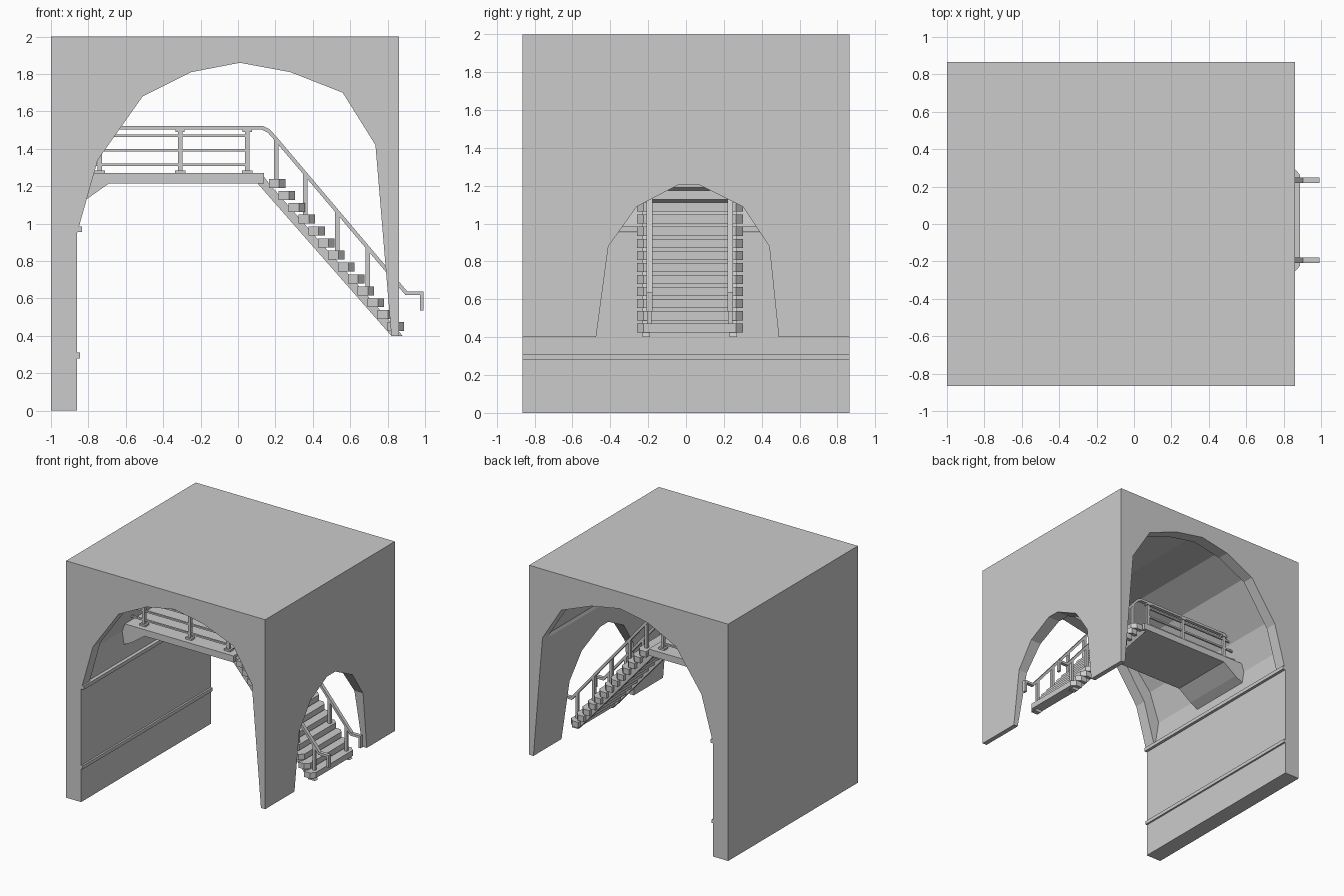
import bpy, bmesh
from mathutils import Vector

if "Cube" in bpy.data.objects:
    bpy.data.objects.remove(bpy.data.objects["Cube"])

YC = 0.02  # centre line of the stairs


def prism(name, pts, a, b, axis='y'):
    """Extrude a closed profile: 'y' takes (x,z), 'x' takes (y,z), 'z' takes (x,y)."""
    place = {'y': lambda p, t: (p[0], t, p[1]),
             'x': lambda p, t: (t, p[0], p[1]),
             'z': lambda p, t: (p[0], p[1], t)}[axis]
    bm = bmesh.new()
    lo = [bm.verts.new(place(p, a)) for p in pts]
    hi = [bm.verts.new(place(p, b)) for p in pts]
    n = len(pts)
    bm.faces.new(lo)
    bm.faces.new(hi[::-1])
    for i in range(n):
        j = (i + 1) % n
        bm.faces.new((lo[j], lo[i], hi[i], hi[j]))
    bmesh.ops.recalc_face_normals(bm, faces=bm.faces)
    me = bpy.data.meshes.new(name)
    bm.to_mesh(me)
    bm.free()
    ob = bpy.data.objects.new(name, me)
    bpy.context.collection.objects.link(ob)
    return ob


def box(name, x0, x1, y0, y1, z0, z1):
    return prism(name, [(x0, z0), (x1, z0), (x1, z1), (x0, z1)], y0, y1)


def ribbon(name, path, half, y, width):
    """Flat bar that follows an (x,z) path with mitred corners."""
    p = [Vector(q) for q in path]
    left, right = [], []
    for i, q in enumerate(p):
        d0 = (q - p[i - 1]).normalized() if i else (p[1] - q).normalized()
        d1 = (p[i + 1] - q).normalized() if i < len(p) - 1 else d0
        n0 = Vector((-d0.y, d0.x))
        n = (n0 + Vector((-d1.y, d1.x))).normalized()
        off = n * (half / n.dot(n0))
        left.append(q + off)
        right.append(q - off)
    return prism(name, left + right[::-1], y - width / 2, y + width / 2)


def cut(ob, cutter):
    m = ob.modifiers.new("cut", 'BOOLEAN')
    m.operation = 'DIFFERENCE'
    m.solver = 'EXACT'
    m.object = cutter
    cutter.hide_render = True
    cutter.hide_viewport = True
    cutter.display_type = 'WIRE'


# Masonry block with the main arch, the wider inner vault and the side arch
block = box("tunnel_block", -1, 0.86, -0.865, 0.865, 0, 2)
arch = [(-0.86, -0.1), (-0.86, 0.95), (-0.75, 1.34), (-0.51, 1.68), (-0.25, 1.81),
        (0.01, 1.86), (0.28, 1.81), (0.56, 1.70), (0.735, 1.42), (0.82, 0.4),
        (1.2, 0.4), (1.2, -0.1)]
vault = [(-0.86, 0.96), (-0.90, 1.2), (-0.81, 1.45), (-0.55, 1.75), (-0.27, 1.88),
         (0.01, 1.92), (0.3, 1.88), (0.6, 1.75), (0.745, 1.42), (0.6, 0.96)]
side = [(-0.475, 0.2), (-0.475, 0.4), (-0.41, 0.88), (-0.26, 1.09), (-0.04, 1.205),
        (0.07, 1.205), (0.30, 1.09), (0.44, 0.88), (0.49, 0.4), (0.49, 0.2)]
cut(block, prism("main_arch_cutter", arch, -1.2, 1.2))
cut(block, prism("vault_cutter", vault, -0.765, 0.765))
cut(block, prism("side_arch_cutter", side, 0.3, 1.2, 'x'))

# Mouldings along the left wall
box("upper_moulding", -0.87, -0.835, -0.865, 0.865, 0.955, 0.985)
box("lower_moulding", -0.87, -0.845, -0.865, 0.865, 0.28, 0.31)

# Landing with its sloped support on the wall
prism("landing", [(-0.93, 1.27), (0.14, 1.27), (0.14, 1.215), (-0.69, 1.215),
                  (-0.81, 1.13), (-0.93, 1.07)], YC - 0.28, YC + 0.28)

# Stair treads with chamfered front corners
for i in range(13):
    x, z = 0.165 + 0.0528 * i, 1.215 - 0.0638 * i
    w = 0.28
    plan = [(x, YC - w), (x + 0.055, YC - w), (x + 0.088, YC - w + 0.035),
            (x + 0.088, YC + w - 0.035), (x + 0.055, YC + w), (x, YC + w)]
    prism("stair_tread", plan, z - 0.024, z + 0.024, 'z')


def slope_z(x):
    return 1.49 - (x - 0.17) * 1.178


# Stringers, handrails and posts on both sides
for s in (-1, 1):
    ys = YC + s * 0.23
    prism("stringer", [(0.10, 1.22), (0.14, 1.25), (0.17, 1.21), (0.88, 0.4), (0.82, 0.4)],
          ys - 0.02, ys + 0.02)
    y = YC + s * 0.213
    ribbon("handrail", [(-0.88, 1.512), (0.13, 1.512), (0.165, 1.495), (0.205, 1.45),
                        (0.90, 0.628), (0.982, 0.628), (0.982, 0.535)], 0.01, y, 0.03)
    for z in (1.47, 1.392, 1.315):
        box("landing_bar", -0.88, 0.05, y - 0.008, y + 0.008, z - 0.007, z + 0.007)
    for x in (-0.74, -0.31, 0.05):
        box("landing_post", x - 0.012, x + 0.012, y - 0.012, y + 0.012, 1.27, 1.505)
        box("post_foot", x - 0.028, x + 0.028, y - 0.025, y + 0.025, 1.268, 1.285)
        box("post_cap", x - 0.025, x + 0.025, y - 0.018, y + 0.018, 1.49, 1.506)
    for x in (0.205, 0.36, 0.53, 0.695, 0.85):
        t = slope_z(x)
        box("stair_post", x - 0.012, x + 0.012, y - 0.012, y + 0.012, t - 0.235, t)
        box("stair_post_foot", x - 0.025, x + 0.025, y - 0.022, y + 0.022,
            t - 0.24, t - 0.222)
